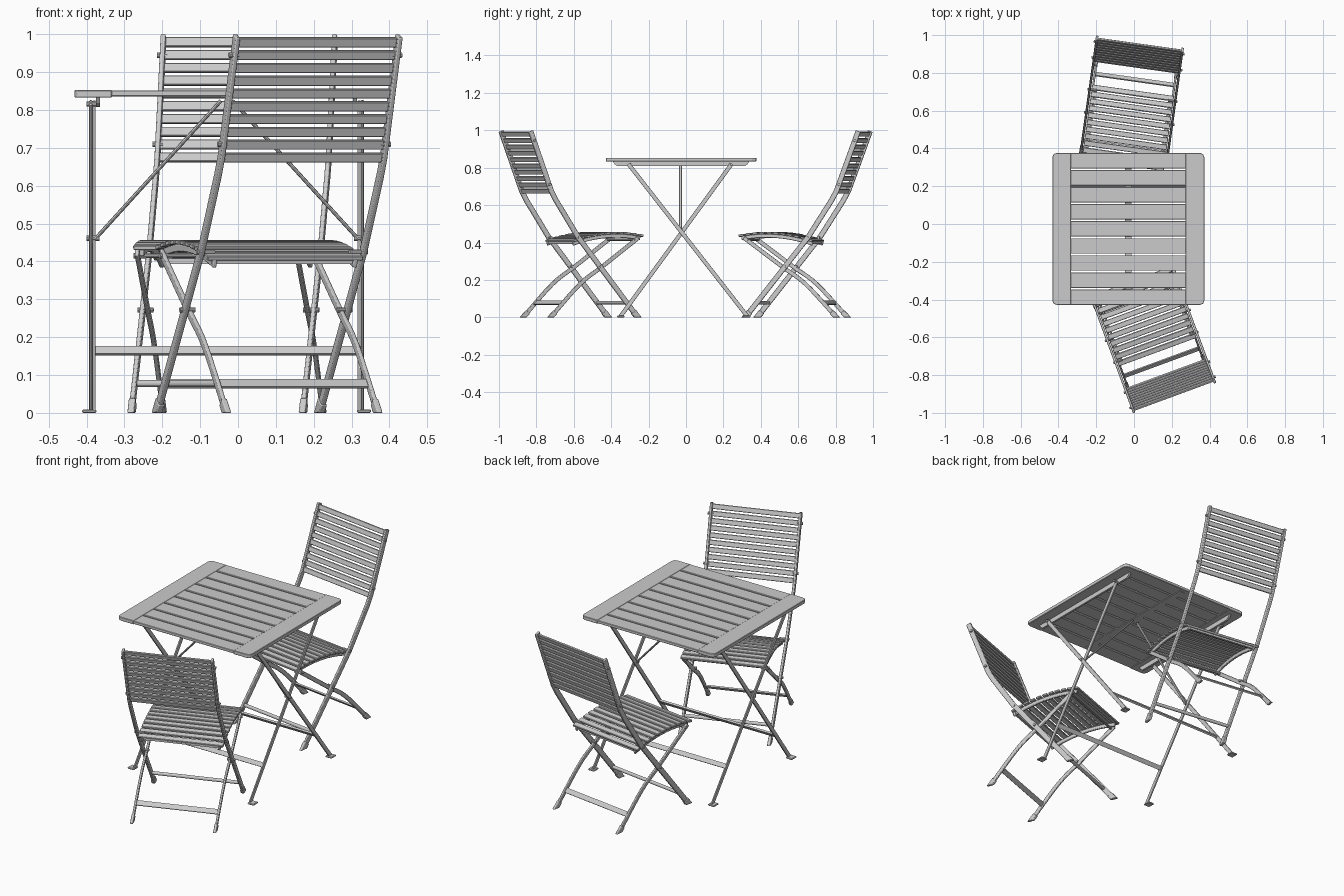
import bpy, bmesh, math
from mathutils import Matrix, Vector

if "Cube" in bpy.data.objects:
    bpy.data.objects.remove(bpy.data.objects["Cube"])

grey = bpy.data.materials.new("soft_grey")
grey.diffuse_color = (0.6, 0.6, 0.6, 1)
grey.use_nodes = True
grey.node_tree.nodes["Principled BSDF"].inputs["Base Color"].default_value = grey.diffuse_color


def finish(name, bm, M, bevel=0, segments=1):
    bmesh.ops.recalc_face_normals(bm, faces=bm.faces)
    mesh = bpy.data.meshes.new(name)
    bm.to_mesh(mesh)
    bm.free()
    mesh.materials.append(grey)
    ob = bpy.data.objects.new(name, mesh)
    ob.matrix_world = M
    bpy.context.collection.objects.link(ob)
    if bevel:
        mod = ob.modifiers.new("soft_edges", 'BEVEL')
        mod.width, mod.segments = bevel, segments
    if segments > 1:
        for p in mesh.polygons:
            p.use_smooth = True
        mesh.set_sharp_from_angle(angle=math.radians(50))
    return ob


def box(name, size, loc, M, tilt=0, bevel=0):
    bm = bmesh.new()
    T = Matrix.Translation(loc) @ Matrix.Rotation(tilt, 4, 'X') @ Matrix.Diagonal((*size, 1))
    bmesh.ops.create_cube(bm, size=1, matrix=T)
    return finish(name, bm, M, bevel)


def rod(name, a, b, r, M, sides=10, flat=1):
    a, b = Vector(a), Vector(b)
    bm = bmesh.new()
    T = (Matrix.Translation((a + b) / 2) @ (b - a).to_track_quat('Z', 'Y').to_matrix().to_4x4()
         @ Matrix.Diagonal((flat, 1, 1, 1)))
    bmesh.ops.create_cone(bm, cap_ends=True, segments=sides, radius1=r, radius2=r,
                          depth=(b - a).length, matrix=T)
    return finish(name, bm, M)


def prism(name, outline, axis, lo, hi, M, bevel=0, segments=1):
    """Extrude a 2D outline along x (axis 0) or z (axis 2)."""
    bm = bmesh.new()
    put = (lambda p: (lo, *p)) if axis == 0 else (lambda p: (*p, lo))
    face = bm.faces.new([bm.verts.new(put(p)) for p in outline])
    ext = bmesh.ops.extrude_face_region(bm, geom=[face])
    d = Vector((0, 0, 0))
    d[axis] = hi - lo
    bmesh.ops.translate(bm, vec=d, verts=[v for v in ext['geom'] if isinstance(v, bmesh.types.BMVert)])
    return finish(name, bm, M, bevel, segments)


def strip(name, path, x, depth, thick, M, flat_end=False, bevel=0.003, segments=2):
    """Bar following a path of (y, z) points in a plane of constant x."""
    pts = [Vector(p) for p in path]
    left, right = [], []
    for i, p in enumerate(pts):
        t = (pts[min(i + 1, len(pts) - 1)] - pts[max(i - 1, 0)]).normalized()
        n = Vector((-t.y, t.x)) * depth / 2
        if flat_end and i == len(pts) - 1:
            n = Vector((math.copysign(depth / 2 / abs(t.y), n.x), 0))
        left.append(p + n)
        right.append(p - n)
    return prism(name, left + right[::-1], 0, x - thick / 2, x + thick / 2, M, bevel, segments)


def arc_path(pts, steps=5):
    """Smooth curve through control points."""
    P = [Vector(p) for p in pts]
    P = [2 * P[0] - P[1]] + P + [2 * P[-1] - P[-2]]
    out = []
    for a, b, c, d in zip(P, P[1:], P[2:], P[3:]):
        for k in range(steps):
            t = k / steps
            out.append(0.5 * (2 * b + (c - a) * t + (2 * a - 5 * b + 4 * c - d) * t * t
                              + (3 * b - a - 3 * c + d) * t ** 3))
    return out + [P[-2]]


# ---------- folding chair: local y runs forward from the top of the back ----------
def chair(tag, M):
    upright = [(0, 0.996), (0.118, 0.675), (0.145, 0.625), (0.27, 0.43), (0.61, 0)]
    rear = arc_path([(0.62, 0.425), (0.57, 0.388), (0.412, 0.27), (0.287, 0.178), (0.12, 0)])

    def seat_z(u):
        return 0.457 - 0.69 * (u - 0.5) ** 2

    for s, side in ((-1, "left"), (1, "right")):
        n = f"{tag}_{side}_"
        strip(n + "back_upright", upright, s * 0.2285, 0.028, 0.013, M, True)
        strip(n + "rear_leg", rear, s * 0.213, 0.022, 0.011, M, True)
        # foot caps
        strip(n + "front_foot", [(0.586, 0.03), (0.61, 0)], s * 0.2285, 0.032, 0.018, M, True)
        strip(n + "rear_foot", [(0.147, 0.029), (0.12, 0)], s * 0.213, 0.027, 0.016, M, True)
        # curved rail under the seat slats
        us = [0.25 + 0.385 * i / 10 for i in range(11)]
        strip(n + "seat_rail", [(u, seat_z(u) - 0.021) for u in us], s * 0.198, 0.02, 0.012, M)
        # bolts on the back, at the leg crossing and at the seat
        for u, z, a, b in ((0.02, 0.945, 0.215, 0.243), (0.106, 0.71, 0.215, 0.243),
                           (0.398, 0.272, 0.2, 0.242), (0.602, 0.415, 0.19, 0.224),
                           (0.275, 0.425, 0.19, 0.24)):
            rod(n + "bolt", (s * a, u, z), (s * b, u, z), 0.007, M)

    # back slats
    lean = math.atan2(0.118, 0.323)
    for i in range(10):
        z = 0.979 - i * 0.0338
        box(f"{tag}_back_slat", (0.446, 0.011, 0.026), (0, (0.998 - z) * 0.365, z), M, lean, 0.002)
    # seat slats
    for i in range(11):
        u = 0.262 + i * 0.0372
        box(f"{tag}_seat_slat", (0.438, 0.028, 0.012), (0, u, seat_z(u) - 0.006), M,
            math.atan(-1.38 * (u - 0.5)), 0.002)
    # cross bars
    box(f"{tag}_seat_back_bar", (0.41, 0.012, 0.02), (0, 0.262, 0.403), M)
    box(f"{tag}_rear_leg_bar", (0.42, 0.008, 0.026), (0, 0.19, 0.077), M, -0.75)
    rod(f"{tag}_front_leg_bar", (-0.225, 0.548, 0.078), (0.225, 0.548, 0.078), 0.009, M, 12)
    rod(f"{tag}_seat_front_rod", (-0.21, 0.602, 0.415), (0.21, 0.602, 0.415), 0.006, M)


chair("front_chair", Matrix.Translation((0.211, -0.910, 0)) @ Matrix.Rotation(math.radians(20.2), 4, 'Z'))
chair("back_chair", Matrix.Translation((0.03, 0.953, 0)) @ Matrix.Rotation(math.radians(172), 4, 'Z'))

# ---------- folding table, local origin under the middle of the top ----------
T = Matrix.Translation((-0.03, -0.026, 0))
H = 0.402
for s, side in ((-1, "left"), (1, "right")):
    # end board with clipped outer corners
    prism(f"table_{side}_end_board",
          [(s * 0.303, -H), (s * (H - 0.022), -H), (s * (H - 0.006), -H + 0.006), (s * H, -H + 0.022),
           (s * H, H - 0.022), (s * (H - 0.006), H - 0.006), (s * (H - 0.022), H), (s * 0.303, H)],
          2, 0.833, 0.853, T, 0.002)
    # rail under the end board
    prism(f"table_{side}_rail",
          [(-0.365, 0.834), (-0.355, 0.818), (-0.34, 0.808), (0.34, 0.808), (0.355, 0.818), (0.365, 0.834)],
          0, s * 0.334, s * 0.345, T)
    # crossing legs, side by side
    strip(f"table_{side}_outer_leg", [(-0.282, 0.82), (0.355, 0.004)], s * 0.359, 0.022, 0.008, T, True, 0.002)
    strip(f"table_{side}_inner_leg", [(0.27, 0.82), (-0.325, 0.004)], s * 0.35, 0.022, 0.008, T, True, 0.002)
    for y in (0.352, -0.322):
        box(f"table_{side}_foot", (0.038, 0.04, 0.009), (s * 0.363, y, 0.0045), T, 0, 0.003)
    for y, z in ((-0.278, 0.816), (0.267, 0.816), (-0.003, 0.461)):
        rod(f"table_{side}_bolt", (s * 0.336, y, z), (s * 0.37, y, z), 0.007, T)
    # diagonal brace up to the middle of the top
    rod(f"table_{side}_brace", (s * 0.346, -0.003, 0.461), (s * 0.015, -0.003, 0.825), 0.005, T, 8, 1.6)

# table slats
for i in range(9):
    box("table_slat", (0.61, 0.0815, 0.016), (0, -H + 0.0408 + i * 0.0903, 0.844), T, 0, 0.002)
# middle batten under the slats and leg cross bars
box("table_middle_batten", (0.035, 0.76, 0.005), (0, 0, 0.8355), T)
box("table_front_bar", (0.70, 0.01, 0.024), (0, -0.208, 0.164), T, -0.63)
box("table_back_bar", (0.72, 0.01, 0.024), (0, 0.23, 0.164), T, 0.66)
